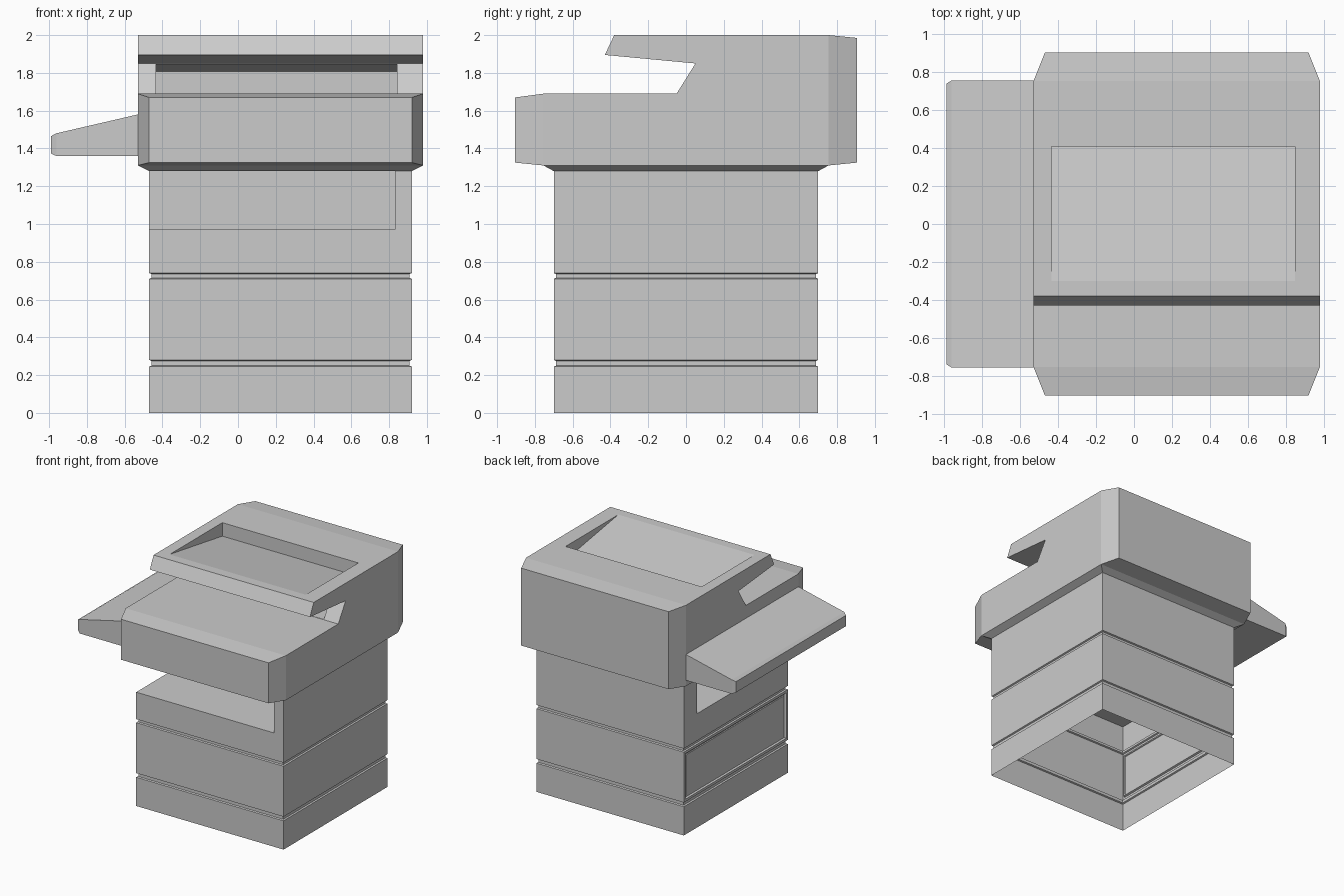
import bpy, bmesh

if "Cube" in bpy.data.objects:
    bpy.data.objects.remove(bpy.data.objects["Cube"])

X0, X1, Y = -0.47, 0.92, 0.70      # cabinet footprint


def make(name, bm):
    bmesh.ops.recalc_face_normals(bm, faces=bm.faces)
    me = bpy.data.meshes.new(name)
    bm.to_mesh(me)
    bm.free()
    ob = bpy.data.objects.new(name, me)
    bpy.context.collection.objects.link(ob)
    return ob


def ring(bm, pts):
    return [bm.verts.new(p) for p in pts]


def bridge(bm, a, b):
    n = len(a)
    return [bm.faces.new((a[i], a[(i + 1) % n], b[(i + 1) % n], b[i])) for i in range(n)]


def rect(bm, z, d=0.0):
    return ring(bm, [(X0 + d, -Y + d, z), (X1 - d, -Y + d, z),
                     (X1 - d, Y - d, z), (X0 + d, Y - d, z)])


def cut(ob, name, profile, xa, xb):
    """Subtract a y-z profile extruded along x."""
    bm = bmesh.new()
    a = ring(bm, [(xa, y, z) for y, z in profile])
    b = ring(bm, [(xb, y, z) for y, z in profile])
    bridge(bm, a, b)
    bm.faces.new(a)
    bm.faces.new(b)
    cutter = make(name, bm)
    cutter.hide_render = True
    mod = ob.modifiers.new(name, 'BOOLEAN')
    mod.operation, mod.solver, mod.object = 'DIFFERENCE', 'EXACT', cutter
    me = bpy.data.meshes.new_from_object(ob.evaluated_get(bpy.context.evaluated_depsgraph_get()))
    ob.modifiers.clear()
    ob.data = me
    bpy.data.objects.remove(cutter)


# Cabinet: hollow, open below, with two grooves around it
bm = bmesh.new()
g = 0.012
levels = [(0, 0), (0.245, 0), (0.25, g), (0.275, g), (0.28, 0),
          (0.71, 0), (0.715, g), (0.735, g), (0.74, 0), (0.97, 0)]
prev = None
for z, d in levels:
    cur = rect(bm, z, d)
    if prev:
        sides = bridge(bm, prev, cur)
        if z == 0.71:
            panel = sides[3]
    prev = cur
bmesh.ops.recalc_face_normals(bm, faces=bm.faces)
# Framed panel on the left side
for t, d in ((0.03, 0), (0.008, -0.015), (0.015, 0), (0.006, 0.006)):
    bmesh.ops.inset_region(bm, faces=[panel], thickness=t, depth=d)
make("cabinet", bm)

# Upper cabinet: walls around the paper output bay
bm = bmesh.new()
plan = [(X1, -Y), (X1, Y), (X0, Y), (X0, 0.52), (0.83, 0.52), (0.83, -Y)]
bridge(bm, ring(bm, [(x, y, 0.97) for x, y in plan]), ring(bm, [(x, y, 1.28) for x, y in plan]))
make("output_bay_walls", bm)
bm = bmesh.new()
bm.faces.new(ring(bm, [(X0, -Y, 0.97), (0.83, -Y, 0.97), (0.83, 0.52, 0.97), (X0, 0.52, 0.97)]))
make("output_bay_floor", bm)

# Scanner head: side profile (y, z, x inset), chamfered at front and back
prof = [(-0.755, 1.31, 0), (-0.905, 1.325, 0.06), (-0.905, 1.67, 0.06), (-0.755, 1.69, 0),
        (-0.05, 1.69, 0), (0.05, 1.85, 0), (-0.43, 1.895, 0), (-0.38, 2.0, 0),
        (0.755, 2.0, 0), (0.905, 1.985, 0.06), (0.905, 1.325, 0.06), (0.755, 1.31, 0)]
bm = bmesh.new()
L = ring(bm, [(-0.53 + d, y, z) for y, z, d in prof])
R = ring(bm, [(0.98 - d, y, z) for y, z, d in prof])
for i in range(11):
    bm.faces.new((L[i], L[i + 1], R[i + 1], R[i]))
for s in (L, R):
    bm.faces.new(s[0:4])
    bm.faces.new(s[8:12])
    bm.faces.new([s[0]] + s[3:9] + [s[11]])
# Flared collar down to the cabinet
neck = rect(bm, 1.28)
bridge(bm, [L[0], R[0], R[11], L[11]], neck)
bm.faces.new(neck)
head = make("scanner_head", bm)

# Sloping tray in the lid, and the deep slot below it
cut(head, "lid_tray_cutter", [(0.41, 1.885), (0.41, 2.1), (-0.917, 2.1)], -0.435, 0.848)
cut(head, "slot_cutter", [(-0.1, 1.692), (0.42, 1.692), (0.42, 1.808), (0.0, 1.851)], -0.435, 0.843)

# Side tray on the left: tapered wedge with a chamfered end
bm = bmesh.new()
prev = None
for x, za, zb, y in ((-0.53, 1.36, 1.58, 0.757), (-0.962, 1.36, 1.48, 0.757), (-0.99, 1.373, 1.465, 0.74)):
    cur = ring(bm, [(x, -y, za), (x, y, za), (x, y, zb), (x, -y, zb)])
    if prev:
        bridge(bm, prev, cur)
    else:
        bm.faces.new(cur)
    prev = cur
bm.faces.new(prev)
make("side_tray", bm)
